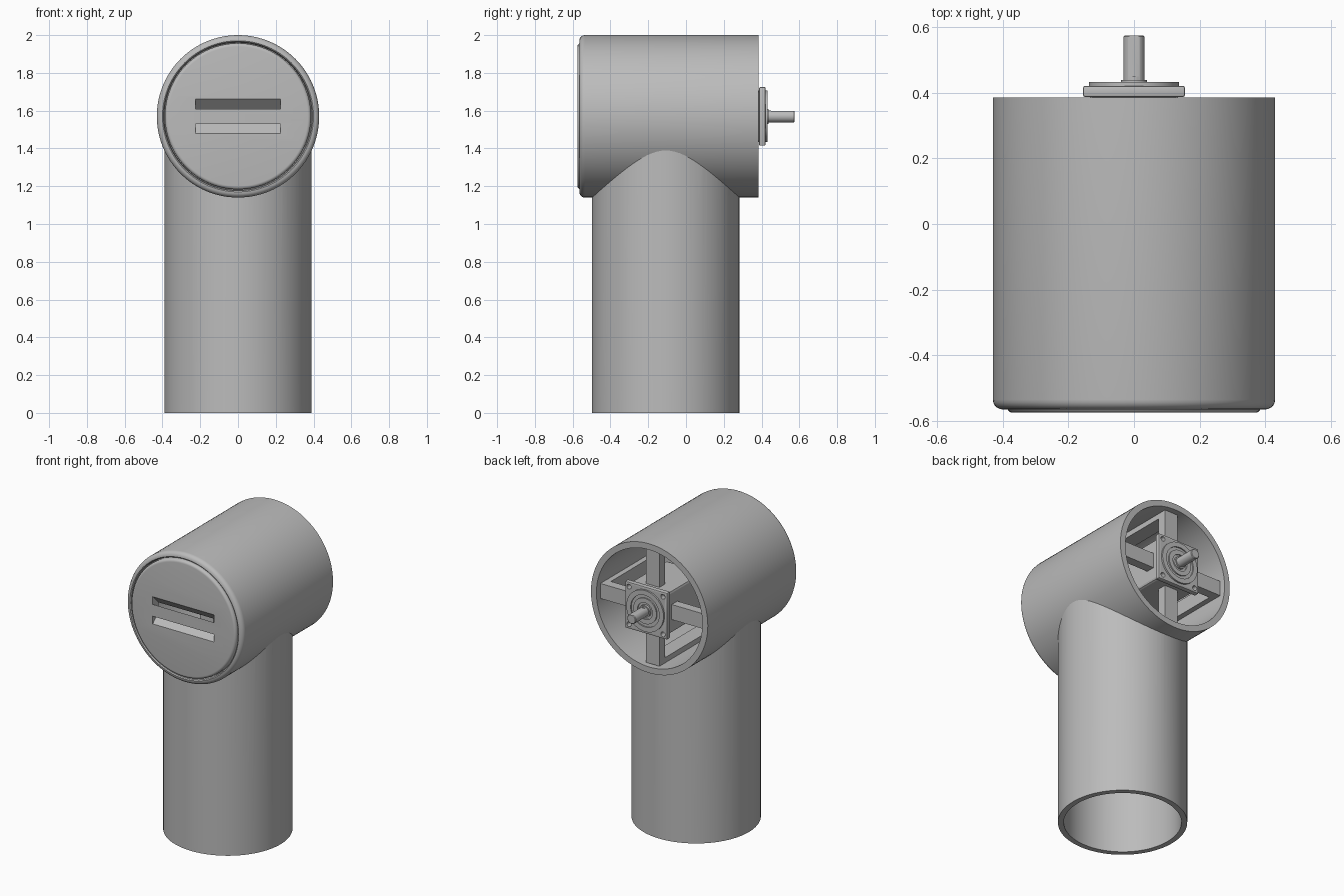
import bpy, bmesh, math
from mathutils import Matrix, Vector

old = bpy.data.objects.get("Cube")
if old:
    bpy.data.objects.remove(old, do_unlink=True)

AXIS_Z = 1.57      # height of the head axis
POST_Y = -0.107    # post centre
HEAD_R, BORE_R = 0.43, 0.39

grey = bpy.data.materials.new("plain grey")
grey.use_nodes = True
grey.diffuse_color = (0.5, 0.5, 0.5, 1)
grey.node_tree.nodes["Principled BSDF"].inputs["Base Color"].default_value = (0.5, 0.5, 0.5, 1)


def finish(name, bm, smooth=True):
    bmesh.ops.recalc_face_normals(bm, faces=bm.faces)
    me = bpy.data.meshes.new(name)
    bm.to_mesh(me)
    bm.free()
    me.materials.append(grey)
    if smooth:
        me.shade_smooth()
        me.set_sharp_from_angle(angle=math.radians(30))
    ob = bpy.data.objects.new(name, me)
    bpy.context.collection.objects.link(ob)
    return ob


def lathe(name, profile, closed=False, segments=96, axis="Y"):
    """Revolve (radius, distance) points; closed joins the last point to the first."""
    bm = bmesh.new()
    rings = []
    for r, d in profile:
        ring = []
        for i in range(segments):
            a = math.tau * i / segments
            c, s = r * math.cos(a), r * math.sin(a)
            co = (c, d, AXIS_Z + s) if axis == "Y" else (c, POST_Y + s, d)
            ring.append(bm.verts.new(co))
        rings.append(ring)
    pairs = list(zip(rings, rings[1:]))
    if closed:
        pairs.append((rings[-1], rings[0]))
    else:
        bm.faces.new(rings[0])
        bm.faces.new(rings[-1])
    for a, b in pairs:
        for i in range(segments):
            j = (i + 1) % segments
            bm.faces.new((a[i], a[j], b[j], b[i]))
    return finish(name, bm)


def box(name, centre, size, tilt=0.0, bevel=0.0):
    bm = bmesh.new()
    m = (Matrix.Translation(Vector(centre)) @ Matrix.Rotation(tilt, 4, "X")
         @ Matrix.Diagonal((*size, 1)))
    bmesh.ops.create_cube(bm, size=1, matrix=m)
    if bevel:
        bmesh.ops.bevel(bm, geom=bm.edges[:], offset=bevel, segments=2,
                        affect="EDGES", profile=0.5)
    return finish(name, bm, smooth=False)


def cut(target, cutter):
    cutter.hide_render = True
    mod = target.modifiers.new("cut", "BOOLEAN")
    mod.operation, mod.solver, mod.object = "DIFFERENCE", "EXACT", cutter
    bpy.context.view_layer.update()
    dg = bpy.context.evaluated_depsgraph_get()
    me = bpy.data.meshes.new_from_object(target.evaluated_get(dg))
    target.modifiers.clear()
    target.data = me
    me.set_sharp_from_angle(angle=math.radians(30))
    bpy.data.objects.remove(cutter, do_unlink=True)


def rounded(r, y, fillet, steps=5):
    """Quarter round from the front face back to the side wall."""
    return [(r - fillet + fillet * math.sin(t), y + fillet - fillet * math.cos(t))
            for t in (math.pi / 2 * i / steps for i in range(steps + 1))]


# Head: horizontal tube with a rounded front rim, open at the back
lathe("head_tube", [(BORE_R + 0.004, -0.56)] + rounded(HEAD_R, -0.565, 0.03)
      + [(HEAD_R, 0.385), (BORE_R, 0.385), (BORE_R, -0.53)], closed=True)

# Front cap with two slots that slant toward each other
cap = lathe("front_cap", rounded(0.387, -0.575, 0.018) + [(0.387, -0.53), (BORE_R + 0.01, -0.53),
                                                      (BORE_R + 0.01, -0.515)])
for z, side in ((1.635, -1), (1.505, 1)):
    cut(cap, box("slot_cutter", (0, -0.575, z), (0.45, 0.3, 0.036), side * math.pi / 4))

# Post: open tube trimmed to the underside of the head
post = lathe("post_tube", [(0.39, 0), (0.39, 1.5), (0.355, 1.5), (0.355, 0)],
             closed=True, axis="Z")
cut(post, lathe("head_cutter", [(0.425, -0.8), (0.425, 0.8)]))

# Cage inside the head: two crosses joined by four rails
for label, y in (("rear", 0.32), ("front", -0.3)):
    box(label + "_cross_vertical", (0, y, AXIS_Z), (0.1, 0.06, 0.77))
    box(label + "_cross_horizontal", (0, y, AXIS_Z), (0.77, 0.06, 0.1))
for label, x, z in (("left", 1, 0), ("right", -1, 0), ("top", 0, 1), ("bottom", 0, -1)):
    size = (0.035, 0.6, 0.1) if x else (0.1, 0.6, 0.035)
    box(label + "_rail", (x * 0.367, 0.01, AXIS_Z + z * 0.367), size)

# Motor body and square mounting flange with corner holes
box("motor_body", (0, 0.2, AXIS_Z), (0.28, 0.38, 0.28), bevel=0.015)
flange = box("motor_flange", (0, 0.404, AXIS_Z), (0.31, 0.034, 0.31), bevel=0.006)
for sx in (-1, 1):
    for sz in (-1, 1):
        bm = bmesh.new()
        bmesh.ops.create_cone(
            bm, cap_ends=True, segments=20, radius1=0.016, radius2=0.016, depth=0.1,
            matrix=Matrix.Translation((sx * 0.125, 0.42, AXIS_Z + sz * 0.125))
            @ Matrix.Rotation(math.pi / 2, 4, "X"))
        cut(flange, finish("hole_cutter", bm))

# Stepped pilot ring around the shaft
lathe("pilot_ring", [(0.137, 0.41), (0.137, 0.432), (0.105, 0.432), (0.105, 0.424),
                     (0.085, 0.424), (0.085, 0.432), (0.055, 0.432), (0.055, 0.424),
                     (0.04, 0.424), (0.04, 0.438), (0.033, 0.438)], segments=64)

# Output shaft with a flat along its upper side
shaft = lathe("shaft", [(0.032, 0.4), (0.032, 0.571), (0.028, 0.575)], segments=32)
cut(shaft, box("flat_cutter", (0, 0.55, AXIS_Z + 0.047), (0.1, 0.2, 0.04)))
